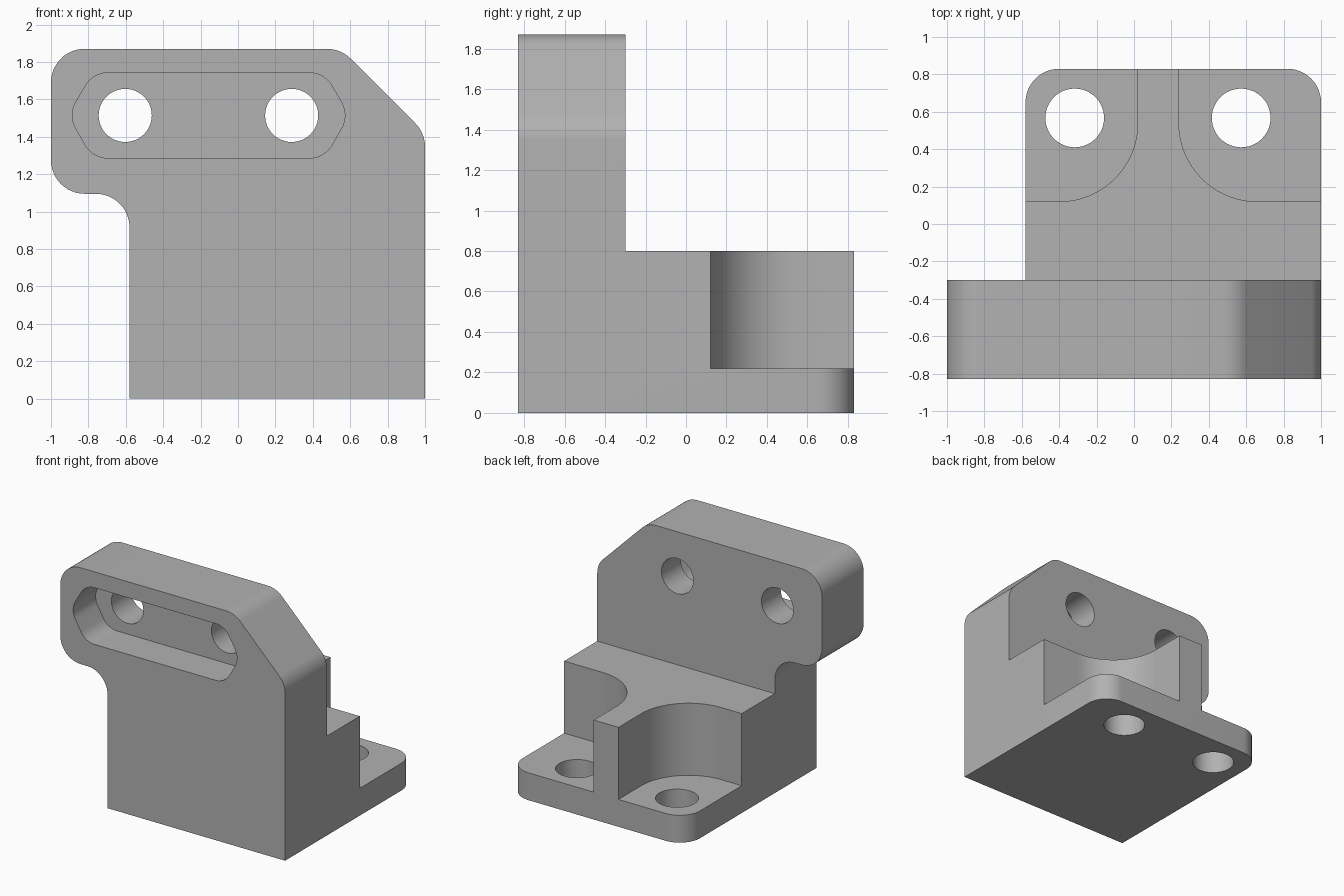
import bpy, bmesh, math
from mathutils import Vector, Matrix

if "Cube" in bpy.data.objects:
    bpy.data.objects.remove(bpy.data.objects["Cube"])

LEFT, RIGHT, FRONT, BACK = -0.58, 1.0, -0.83, 0.83
WALL_BACK, BASE_TOP, BLOCK_TOP, TOP = -0.3, 0.22, 0.8, 1.87
R = 0.18

grey = bpy.data.materials.new("plain grey")
grey.use_nodes = True
grey.diffuse_color = (0.445, 0.445, 0.445, 1)
grey.node_tree.nodes["Principled BSDF"].inputs["Base Color"].default_value = grey.diffuse_color


def fillet(corners, steps=12):
    """Outline from (u, v, radius) corners, each rounded by a tangent arc."""
    pts = []
    for i, (u, v, r) in enumerate(corners):
        p = Vector((u, v))
        if r == 0:
            pts.append(p)
            continue
        a = (Vector(corners[i - 1][:2]) - p).normalized()
        b = (Vector(corners[(i + 1) % len(corners)][:2]) - p).normalized()
        half = a.angle(b) / 2
        centre = p + (a + b).normalized() * r / math.sin(half)
        start = p + a * r / math.tan(half) - centre
        end = p + b * r / math.tan(half) - centre
        turn = math.atan2(start.x * end.y - start.y * end.x, start.dot(end))
        pts += [centre + Matrix.Rotation(turn * k / steps, 2) @ start for k in range(steps + 1)]
    return pts


def circle(u, v, r, n=48):
    return [Vector((u + r * math.cos(math.tau * k / n), v + r * math.sin(math.tau * k / n)))
            for k in range(n)]


def prism(name, outline, axis, lo, hi):
    """Extrude an outline along y (outline in xz) or z (outline in xy)."""
    place = (lambda p, d: (p.x, d, p.y)) if axis == "y" else (lambda p, d: (p.x, p.y, d))
    bm = bmesh.new()
    low = [bm.verts.new(place(p, lo)) for p in outline]
    high = [bm.verts.new(place(p, hi)) for p in outline]
    bm.faces.new(low)
    bm.faces.new(high)
    for i in range(len(low)):
        bm.faces.new((low[i - 1], low[i], high[i], high[i - 1]))
    bmesh.ops.recalc_face_normals(bm, faces=bm.faces)
    mesh = bpy.data.meshes.new(name)
    bm.to_mesh(mesh)
    bm.free()
    mesh.materials.append(grey)
    obj = bpy.data.objects.new(name, mesh)
    bpy.context.collection.objects.link(obj)
    return obj


def combine(target, other, operation):
    mod = target.modifiers.new(operation, "BOOLEAN")
    mod.operation, mod.solver, mod.object = operation, "EXACT", other
    bpy.context.view_layer.objects.active = target
    bpy.ops.object.modifier_apply(modifier=mod.name)
    bpy.data.objects.remove(other)


# Upright wall with rounded overhang and chamfered shoulder
bracket = prism("mounting_bracket", fillet([
    (LEFT, 0, 0), (RIGHT, 0, 0), (RIGHT, 1.42, R), (0.55, TOP, R),
    (-1, TOP, R), (-1, 1.095, R), (LEFT, 1.095, R)]), "y", FRONT, WALL_BACK)

# Base flange with rounded rear corners
base = prism("base_flange", fillet([
    (LEFT, WALL_BACK, 0), (RIGHT, WALL_BACK, 0),
    (RIGHT, BACK, R), (LEFT, BACK, R)]), "z", 0, BASE_TOP)

# Block with central rib and two curved bolt pockets
block = prism("ribbed_block", fillet([
    (LEFT, WALL_BACK, 0), (RIGHT, WALL_BACK, 0), (RIGHT, 0.12, 0),
    (0.24, 0.12, 0.42), (0.24, BACK, 0), (0.02, BACK, 0),
    (0.02, 0.12, 0.42), (LEFT, 0.12, 0)], 24), "z", BASE_TOP, BLOCK_TOP)

combine(base, block, "UNION")
combine(bracket, base, "UNION")

# Six-sided recess in the front of the wall
mid, z, tip, flat, h = -0.157, 1.514, 0.75, 0.619, 0.228
recess = fillet([
    (mid - tip, z, 0.14), (mid - flat, z - h, 0.14), (mid + flat, z - h, 0.14),
    (mid + tip, z, 0.14), (mid + flat, z + h, 0.14), (mid - flat, z + h, 0.14)])
combine(bracket, prism("recess_cutter", recess, "y", FRONT - 0.1, FRONT + 0.285), "DIFFERENCE")

# Through holes in the wall and the flange
for x in (-0.603, 0.287):
    combine(bracket, prism("wall_hole", circle(x, z, 0.142), "y", -1, 0), "DIFFERENCE")
for x in (-0.317, 0.573):
    combine(bracket, prism("base_hole", circle(x, 0.567, 0.157), "z", -0.1, 0.5), "DIFFERENCE")

# Merge coplanar faces, then smooth the rounded ones
bm = bmesh.new()
bm.from_mesh(bracket.data)
bmesh.ops.remove_doubles(bm, verts=bm.verts, dist=0.0005)
bmesh.ops.dissolve_limit(bm, angle_limit=math.radians(0.5), verts=bm.verts, edges=bm.edges)
bm.to_mesh(bracket.data)
bm.free()
bpy.ops.object.select_all(action="DESELECT")
bracket.select_set(True)
bpy.context.view_layer.objects.active = bracket
bpy.ops.object.shade_smooth_by_angle(angle=math.radians(30))
